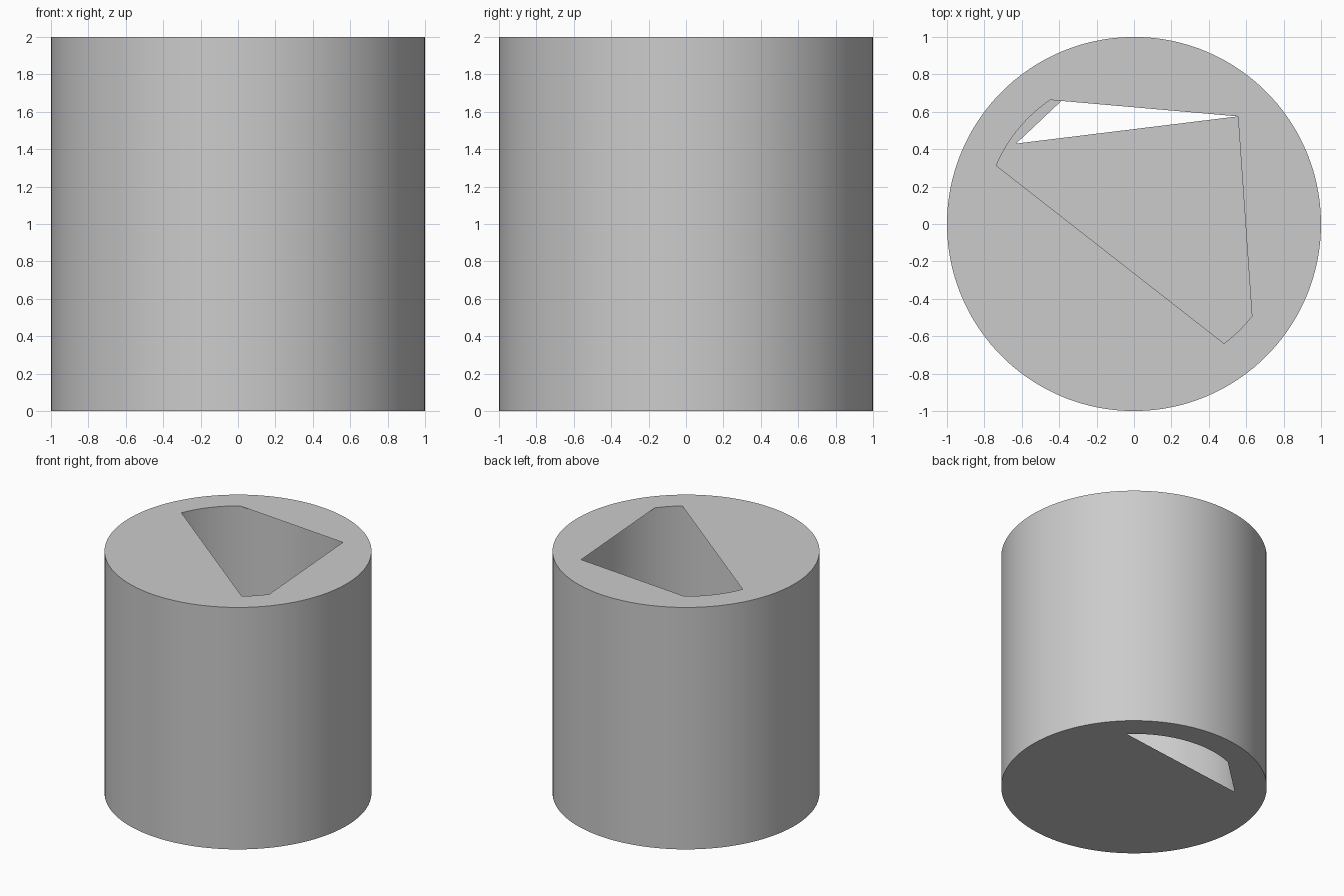
import bpy, bmesh
from math import sin, cos, radians

if "Cube" in bpy.data.objects:
    bpy.data.objects.remove(bpy.data.objects["Cube"])

R_OUT, R_IN, H = 1.0, 0.8, 2.0
STEP = 3  # degrees per side


def polar(r, deg):
    return (r * cos(radians(deg)), r * sin(radians(deg)))


def arc(a, b):
    return [polar(R_IN, d) for d in range(a, b + 1, STEP)]


def finish(name, bm):
    mesh = bpy.data.meshes.new(name)
    bm.to_mesh(mesh)
    bm.free()
    obj = bpy.data.objects.new(name, mesh)
    bpy.context.collection.objects.link(obj)
    bpy.context.view_layer.objects.active = obj
    obj.select_set(True)
    bpy.ops.object.shade_smooth_by_angle(angle=radians(30))
    obj.select_set(False)


def wall(name, r, inward):
    bm = bmesh.new()
    pts = [polar(r, d) for d in range(1, 361, STEP)]
    lo = [bm.verts.new((*p, 0)) for p in pts]
    hi = [bm.verts.new((*p, H)) for p in pts]
    for i in range(len(pts)):
        j = (i + 1) % len(pts)
        f = bm.faces.new((lo[i], lo[j], hi[j], hi[i]))
        if inward:
            f.normal_flip()
    finish(name, bm)


def cap(name, z, hole, up):
    # thin disc with a cut-out opening
    bm = bmesh.new()
    edges = []
    for pts in ([polar(R_OUT, d) for d in range(1, 361, STEP)], hole):
        vs = [bm.verts.new((*p, z)) for p in pts]
        edges += [bm.edges.new((vs[i - 1], vs[i])) for i in range(len(vs))]
    bmesh.ops.triangle_fill(bm, use_beauty=True, use_dissolve=False,
                            edges=edges, normal=(0, 0, up))
    bm.normal_update()
    for f in bm.faces:
        if f.normal.z * up < 0:
            f.normal_flip()
    finish(name, bm)


# Hollow body
wall("outer_wall", R_OUT, False)
wall("inner_wall", R_IN, True)

# End caps with their openings
top_hole = arc(-53, -38) + [polar(R_IN, 46)] + arc(124, 157)
bottom_hole = arc(46, 112) + [(-0.63, 0.43)]
cap("top_cap", H, top_hole, 1)
cap("bottom_cap", 0, bottom_hole, -1)
